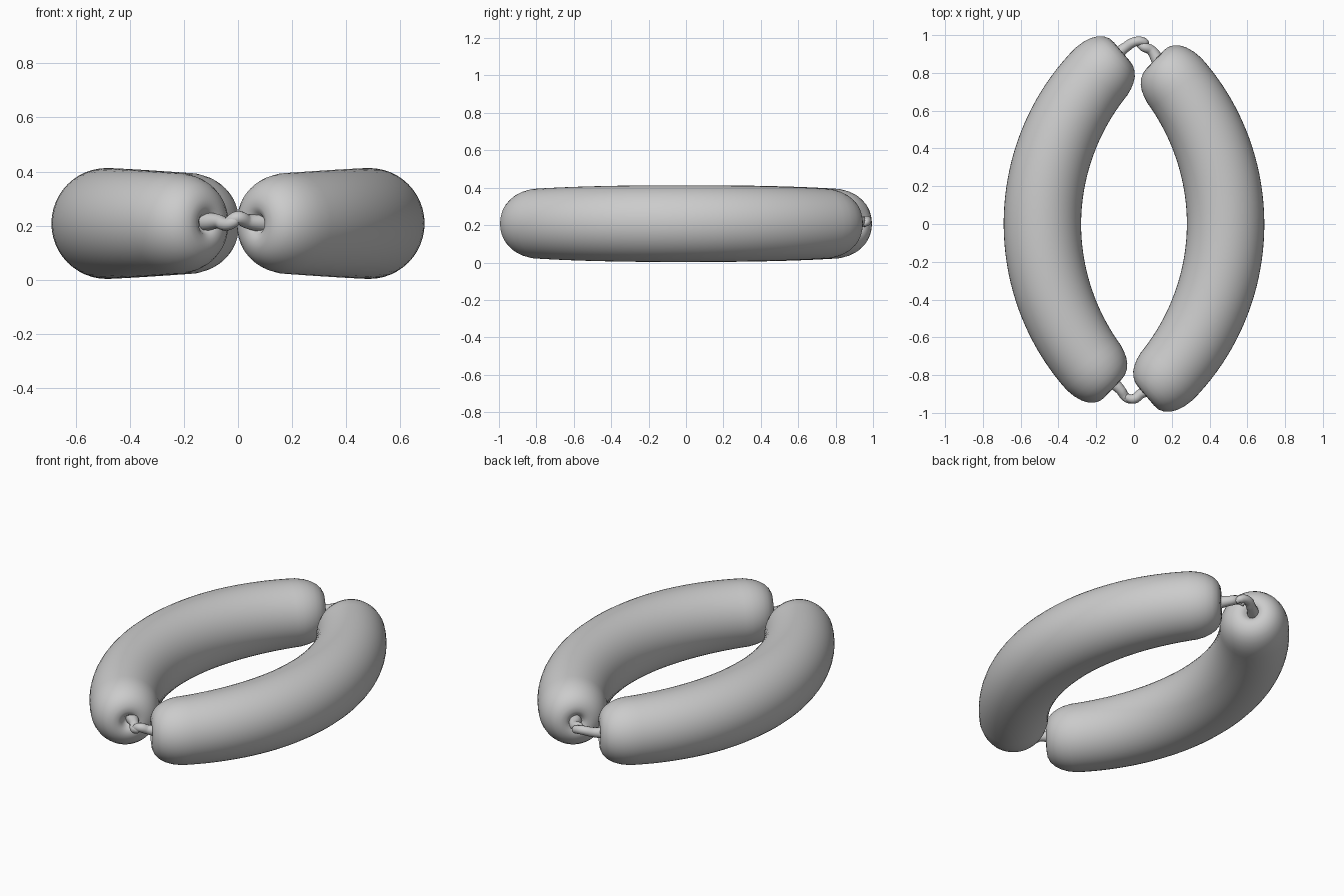
import bpy, bmesh
from math import sin, cos, pi, radians

if "Cube" in bpy.data.objects:
    bpy.data.objects.remove(bpy.data.objects["Cube"])

R = 1.2            # bend radius of each sausage
MID_X, MID_Z = 0.485, 0.208
A0, A1 = radians(-49.5), radians(46.5)

# end-cap profile: (distance from the tip, radius), with a small dimple
CAP = [(0.05, 0.0), (0.035, 0.022), (0.01, 0.04), (0.0, 0.065), (0.004, 0.095),
       (0.018, 0.123), (0.04, 0.146), (0.07, 0.164), (0.105, 0.177), (0.15, 0.186)]


def build_sausage(name, flip):
    bm = bmesh.new()
    length = R * (A1 - A0)
    body = []
    for i in range(1, 40):
        s = 0.15 + (length - 0.3) * i / 40
        u = abs(2 * i / 40 - 1)
        body.append((s, 0.205 - 0.019 * u ** 2.2))
    profile = CAP + body + [(length - s, r) for s, r in reversed(CAP)]
    n = 48
    rings = []
    for s, r in profile:
        a = A0 + s / R
        ring = []
        for k in range(n if r else 1):
            t = 2 * pi * k / n
            d = R + r * cos(t)
            x, y = MID_X - R + d * cos(a), d * sin(a)
            ring.append(bm.verts.new((flip * x, flip * y, MID_Z + r * sin(t))))
        rings.append(ring)
    for p, q in zip(rings, rings[1:]):
        for k in range(n):
            j = (k + 1) % n
            if len(p) == 1:
                bm.faces.new((p[0], q[j], q[k]))
            elif len(q) == 1:
                bm.faces.new((p[k], p[j], q[0]))
            else:
                bm.faces.new((p[k], p[j], q[j], q[k]))
    bmesh.ops.recalc_face_normals(bm, faces=bm.faces)
    for f in bm.faces:
        f.smooth = True
    me = bpy.data.meshes.new(name)
    bm.to_mesh(me)
    bm.free()
    bpy.context.collection.objects.link(bpy.data.objects.new(name, me))


def build_twist(name, points):
    # tapered round strand of casing; each point is x, y, z, radius
    cu = bpy.data.curves.new(name, 'CURVE')
    cu.dimensions = '3D'
    cu.bevel_depth = 1.0
    cu.bevel_resolution = 4
    cu.use_fill_caps = True
    cu.resolution_u = 8
    sp = cu.splines.new('BEZIER')
    sp.bezier_points.add(len(points) - 1)
    for b, (x, y, z, r) in zip(sp.bezier_points, points):
        b.co = (x, y, z)
        b.radius = r
        b.handle_left_type = b.handle_right_type = 'AUTO'
    bpy.context.collection.objects.link(bpy.data.objects.new(name, cu))


# the two sausages, one turned half way round
build_sausage("right_sausage", 1)
build_sausage("left_sausage", -1)

# twisted casing joining the front ends
build_twist("front_twist_left", [(-0.12, -0.83, 0.215, 0.035), (-0.07, -0.88, 0.215, 0.026),
                                 (-0.045, -0.915, 0.205, 0.024), (-0.015, -0.93, 0.215, 0.022),
                                 (0.01, -0.92, 0.235, 0.012)])
build_twist("front_twist_right", [(0.09, -0.87, 0.21, 0.035), (0.035, -0.9, 0.215, 0.026),
                                  (0.0, -0.925, 0.228, 0.026), (-0.03, -0.92, 0.215, 0.022),
                                  (-0.05, -0.9, 0.2, 0.012)])

# twisted casing joining the back ends
build_twist("back_twist_left", [(-0.1, 0.89, 0.21, 0.035), (-0.045, 0.935, 0.215, 0.027),
                                (0.01, 0.966, 0.225, 0.025), (0.055, 0.962, 0.215, 0.023),
                                (0.07, 0.945, 0.2, 0.012)])
build_twist("back_twist_right", [(0.13, 0.86, 0.21, 0.035), (0.09, 0.92, 0.212, 0.027),
                                 (0.05, 0.938, 0.222, 0.025), (0.02, 0.955, 0.2, 0.014)])
